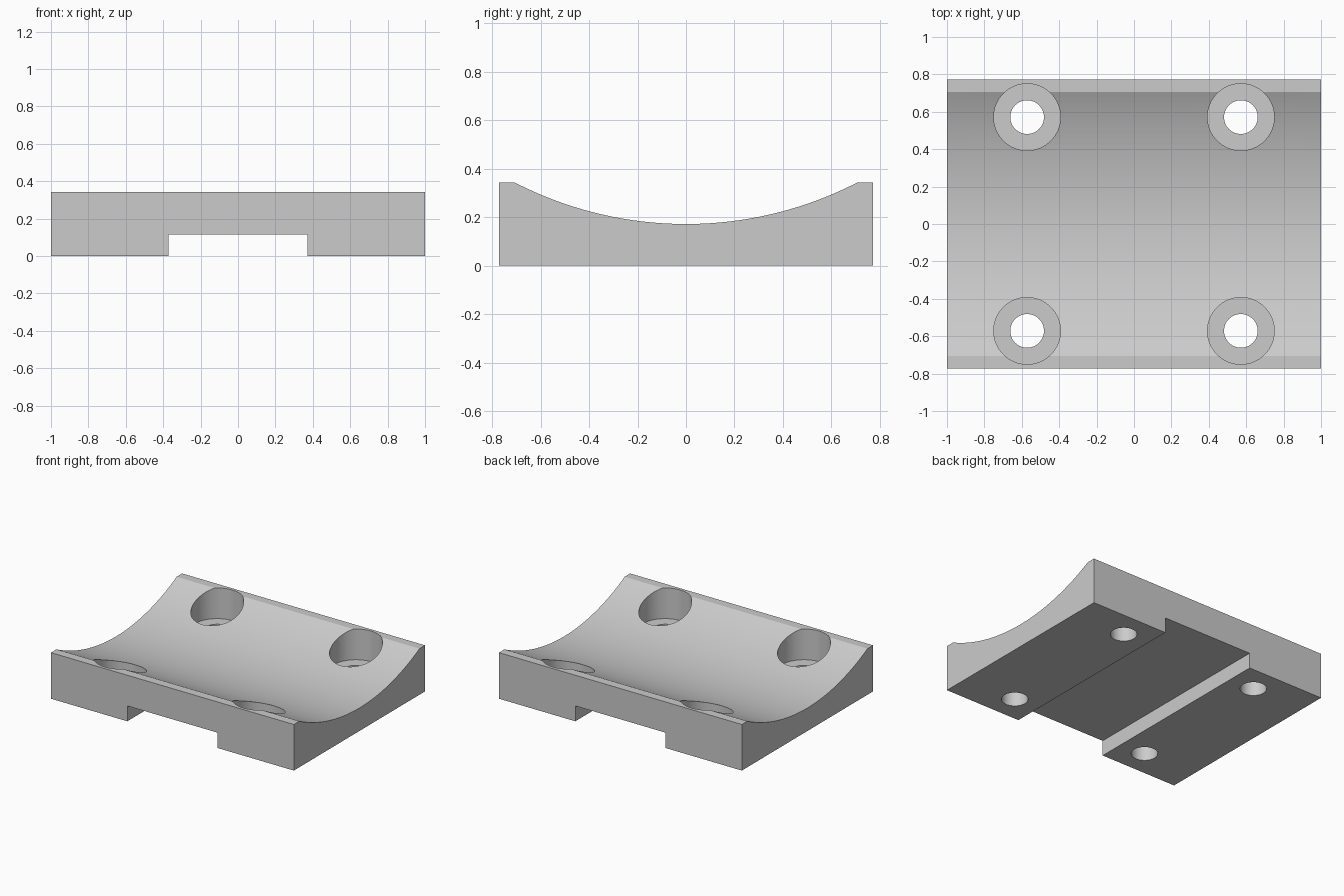
import bpy, bmesh, math
from mathutils import Matrix

if "Cube" in bpy.data.objects:
    bpy.data.objects.remove(bpy.data.objects["Cube"])

MM = 1 / 35                      # drawn in millimetres, 70 mm long
LENGTH, WIDTH, HEIGHT = 70 * MM, 54 * MM, 12 * MM
SADDLE_R, SADDLE_LOW = 54 * MM, 6 * MM
SLOT_W, STEP = 26 * MM, 4 * MM   # step: slot height and counterbore floor
HOLE_POS, HOLE_R, BORE_R = 20 * MM, 3.15 * MM, 6.25 * MM

grey = bpy.data.materials.new("plain grey")
grey.use_nodes = True
colour = (0.6, 0.6, 0.6, 1)
grey.diffuse_color = colour
grey.node_tree.nodes["Principled BSDF"].inputs["Base Color"].default_value = colour


def make_object(name, bm):
    bmesh.ops.recalc_face_normals(bm, faces=bm.faces)
    mesh = bpy.data.meshes.new(name)
    bm.to_mesh(mesh)
    bm.free()
    mesh.materials.append(grey)
    obj = bpy.data.objects.new(name, mesh)
    bpy.context.collection.objects.link(obj)
    return obj


def extrude_profile(name, points, length):
    """Extrude a (y, z) outline along x, centred."""
    bm = bmesh.new()
    face = bm.faces.new([bm.verts.new((-length / 2, y, z)) for y, z in points])
    new = bmesh.ops.extrude_face_region(bm, geom=[face])["geom"]
    verts = [v for v in new if isinstance(v, bmesh.types.BMVert)]
    bmesh.ops.translate(bm, verts=verts, vec=(length, 0, 0))
    return make_object(name, bm)


def cylinder_cutter(name, x, y, radius, z0, z1):
    bm = bmesh.new()
    bmesh.ops.create_cone(bm, cap_ends=True, segments=64, radius1=radius,
                          radius2=radius, depth=z1 - z0,
                          matrix=Matrix.Translation((x, y, (z0 + z1) / 2)))
    return make_object(name, bm)


# Block with flat rims and a shallow cylindrical saddle; slot cut underneath
half_chord = math.sqrt(SADDLE_R ** 2 - (SADDLE_R + SADDLE_LOW - HEIGHT) ** 2)
sweep = math.asin(half_chord / SADDLE_R)
steps = 48
outline = [(-WIDTH / 2, 0), (WIDTH / 2, 0), (WIDTH / 2, HEIGHT)]
for i in range(steps + 1):
    a = sweep * (1 - 2 * i / steps)
    outline.append((SADDLE_R * math.sin(a),
                    SADDLE_LOW + SADDLE_R * (1 - math.cos(a))))
outline.append((-WIDTH / 2, HEIGHT))
block = extrude_profile("saddle_block", outline, LENGTH)

# Cutters: slot along y, then stepped screw holes in the four corners
w = WIDTH
cutters = [extrude_profile("slot_cutter", [(-w, -w), (w, -w), (w, STEP), (-w, STEP)], SLOT_W)]
for sx in (-1, 1):
    for sy in (-1, 1):
        x, y = sx * HOLE_POS, sy * HOLE_POS
        cutters.append(cylinder_cutter("hole_cutter", x, y, HOLE_R, -0.2, 0.6))
        cutters.append(cylinder_cutter("counterbore_cutter", x, y, BORE_R, STEP, 0.6))

bpy.context.view_layer.objects.active = block
for cutter in cutters:
    cutter.hide_render = True
    mod = block.modifiers.new("cut", "BOOLEAN")
    mod.operation = "DIFFERENCE"
    mod.solver = "EXACT"
    mod.object = cutter
    bpy.ops.object.modifier_apply(modifier=mod.name)
    bpy.data.objects.remove(cutter)

# Smooth saddle and bores, crisp edges elsewhere
bpy.ops.object.select_all(action="DESELECT")
block.select_set(True)
bpy.ops.object.shade_smooth_by_angle(angle=math.radians(20))
